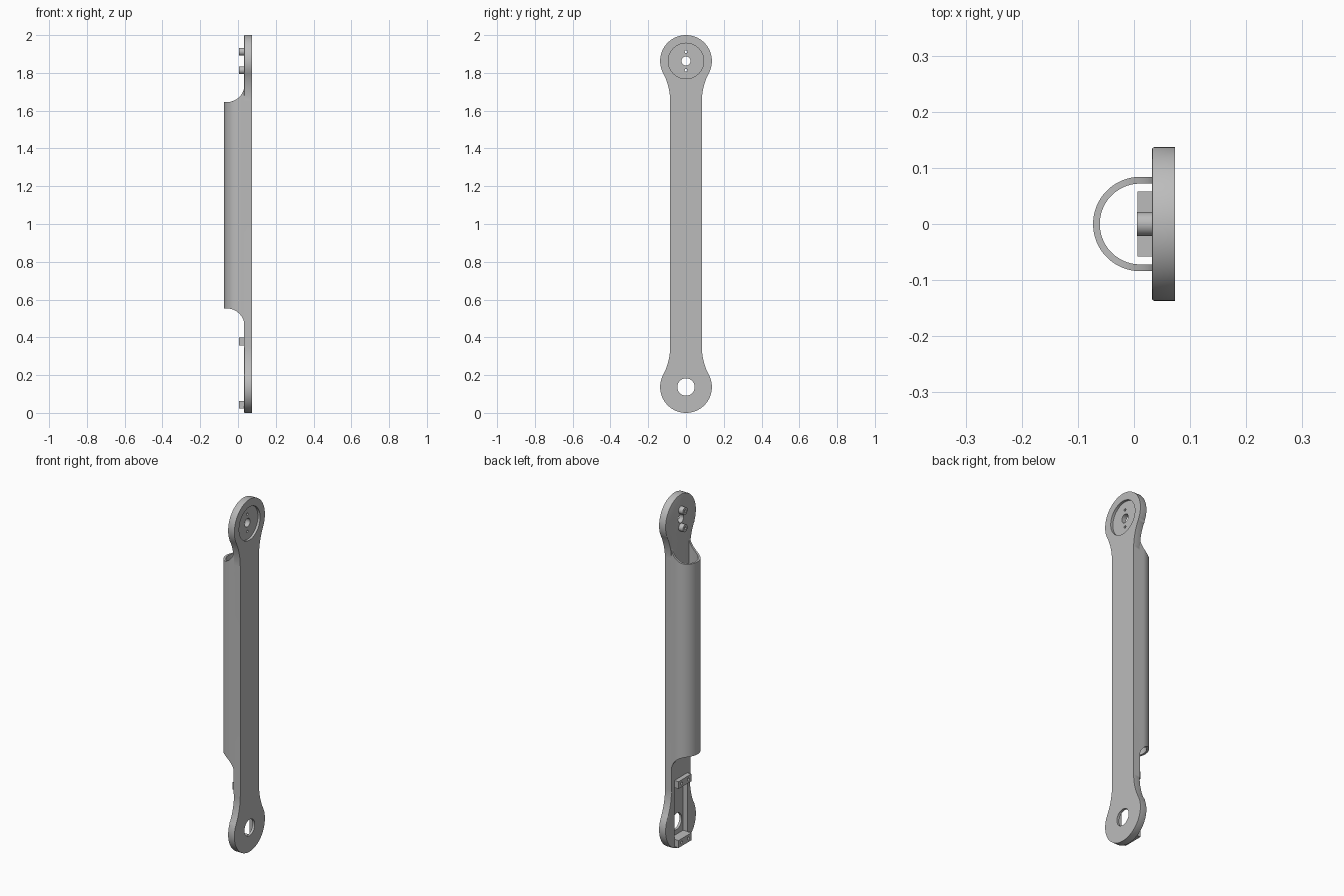
import bpy, bmesh
from math import sin, cos, pi, sqrt, atan2

cube = bpy.data.objects.get("Cube")
if cube:
    bpy.data.objects.remove(cube)

grey = bpy.data.materials.new("light_grey")
grey.use_nodes = True
grey.diffuse_color = (0.5, 0.5, 0.5, 1)
grey.node_tree.nodes["Principled BSDF"].inputs["Base Color"].default_value = (0.5, 0.5, 0.5, 1)

BACK, FACE = 0.032, 0.073      # inner and outer face of the plate
R, LOW, HIGH = 0.137, 0.137, 1.863
HALF = 0.084                   # half width of the straight section


def finish(name, bm):
    bmesh.ops.recalc_face_normals(bm, faces=bm.faces)
    mesh = bpy.data.meshes.new(name)
    bm.to_mesh(mesh)
    bm.free()
    mesh.materials.append(grey)
    ob = bpy.data.objects.new(name, mesh)
    bpy.context.collection.objects.link(ob)
    return ob


def prism(name, outline, x0, x1, bevel=0):
    """Extrude a (y, z) outline along x, optionally easing its x0 rim."""
    bm = bmesh.new()
    face = bm.faces.new([bm.verts.new((x0, y, z)) for y, z in outline])
    rim = list(face.edges)
    out = bmesh.ops.extrude_face_region(bm, geom=[face], use_keep_orig=True)
    for v in out["geom"]:
        if isinstance(v, bmesh.types.BMVert):
            v.co.x = x1
    if bevel:
        bmesh.ops.bevel(bm, geom=rim, offset=bevel, segments=2, profile=0.5, affect='EDGES')
    return finish(name, bm)


def arc(cy, cz, r, a0, a1, n):
    return [(cy + r * cos(a0 + (a1 - a0) * i / n),
             cz + r * sin(a0 + (a1 - a0) * i / n)) for i in range(n + 1)]


def disc(name, y, z, r, x0, x1, n=48):
    return prism(name, arc(y, z, r, 0, 2 * pi, n)[:-1], x0, x1)


def box(name, y, z0, z1, x0, x1):
    return prism(name, [(-y, z0), (y, z0), (y, z1), (-y, z1)], x0, x1)


def cut(ob, cutter):
    mod = ob.modifiers.new("cut", 'BOOLEAN')
    mod.operation, mod.solver, mod.object = 'DIFFERENCE', 'EXACT', cutter
    bpy.context.view_layer.objects.active = ob
    bpy.ops.object.modifier_apply(modifier=mod.name)
    bpy.data.objects.remove(cutter)


def smooth(ob):
    bpy.ops.object.select_all(action='DESELECT')
    ob.select_set(True)
    bpy.context.view_layer.objects.active = ob
    bpy.ops.object.shade_smooth_by_angle(angle=0.6)


# Plate outline: round ends joined to the bar by tangent concave fillets
neck = 0.35
rise = neck - LOW
fillet = (HALF**2 + rise**2 - R**2) / (2 * (R - HALF))
tangent = atan2(rise, HALF + fillet)
quarter = arc(0, LOW, R, -pi / 2, tangent, 28)
quarter += arc(HALF + fillet, neck, fillet, pi + tangent, pi, 12)[1:]
side = quarter + [(y, 2 - z) for y, z in reversed(quarter)]
outline = side + [(-y, z) for y, z in reversed(side[1:-1])]
plate = prism("arm_plate", outline, BACK, FACE, bevel=0.004)

# Upper pivot: dished face, centre bore and two screw holes
cut(plate, disc("cutter", 0, HIGH, 0.094, FACE - 0.014, 0.1, 64))
cut(plate, disc("cutter", 0, HIGH, 0.024, 0, 0.1))
for s in (-1, 1):
    cut(plate, disc("cutter", 0, HIGH + s * 0.049, 0.007, 0, 0.1, 24))

# Lower pivot: rectangular pocket on the inner face and a through bore
cut(plate, box("cutter", 0.058, 0.064, 0.357, 0, 0.059))
cut(plate, disc("cutter", 0, LOW, 0.046, 0, 0.1))
smooth(plate)

# Hollow screw bosses behind the upper pivot
for s, word in ((-1, "lower"), (1, "upper")):
    z = HIGH + s * 0.049
    boss = disc(word + "_screw_boss", 0, z, 0.021, 0.005, BACK + 0.003)
    cut(boss, disc("cutter", 0, z, 0.007, 0, 0.1, 24))
    smooth(boss)

# Mounting lugs at both ends of the pocket, each with two screw holes
for word, z0, z1 in (("lower", 0.022, 0.064), ("upper", 0.357, 0.398)):
    lug = box(word + "_mount_lug", 0.058, z0, z1, 0.006, BACK + 0.003)
    for s in (-1, 1):
        cut(lug, disc("cutter", s * 0.03, (z0 + z1) / 2, 0.008, 0, BACK, 24))
    smooth(lug)

# Half-round cover, its ends swept away in a concave curve towards the plate
CX, WALL, SWEEP, MID = 0.011, 0.012, 0.095, 1.099


def half_length(x):
    dx = min(max(x + 0.06, 0), SWEEP)
    return 0.641 - sqrt(SWEEP**2 - dx**2)


def section(r):
    legs = [(0.036 - 0.025 * i / 8, r) for i in range(8)]
    bow = [(CX + a, b) for a, b in arc(0, 0, r, pi / 2, 3 * pi / 2, 48)]
    return legs + bow + [(x, -y) for x, y in reversed(legs)]


loop = section(HALF) + section(HALF - WALL)[::-1]
half = len(loop) // 2
bm = bmesh.new()
top, low = [[bm.verts.new((x, y, MID + s * half_length(x))) for x, y in loop] for s in (1, -1)]
for i in range(len(loop)):
    j = (i + 1) % len(loop)
    bm.faces.new((top[i], top[j], low[j], low[i]))
for ring in (top, low):
    for i in range(half - 1):
        bm.faces.new((ring[i], ring[i + 1], ring[-2 - i], ring[-1 - i]))
smooth(finish("half_round_cover", bm))
